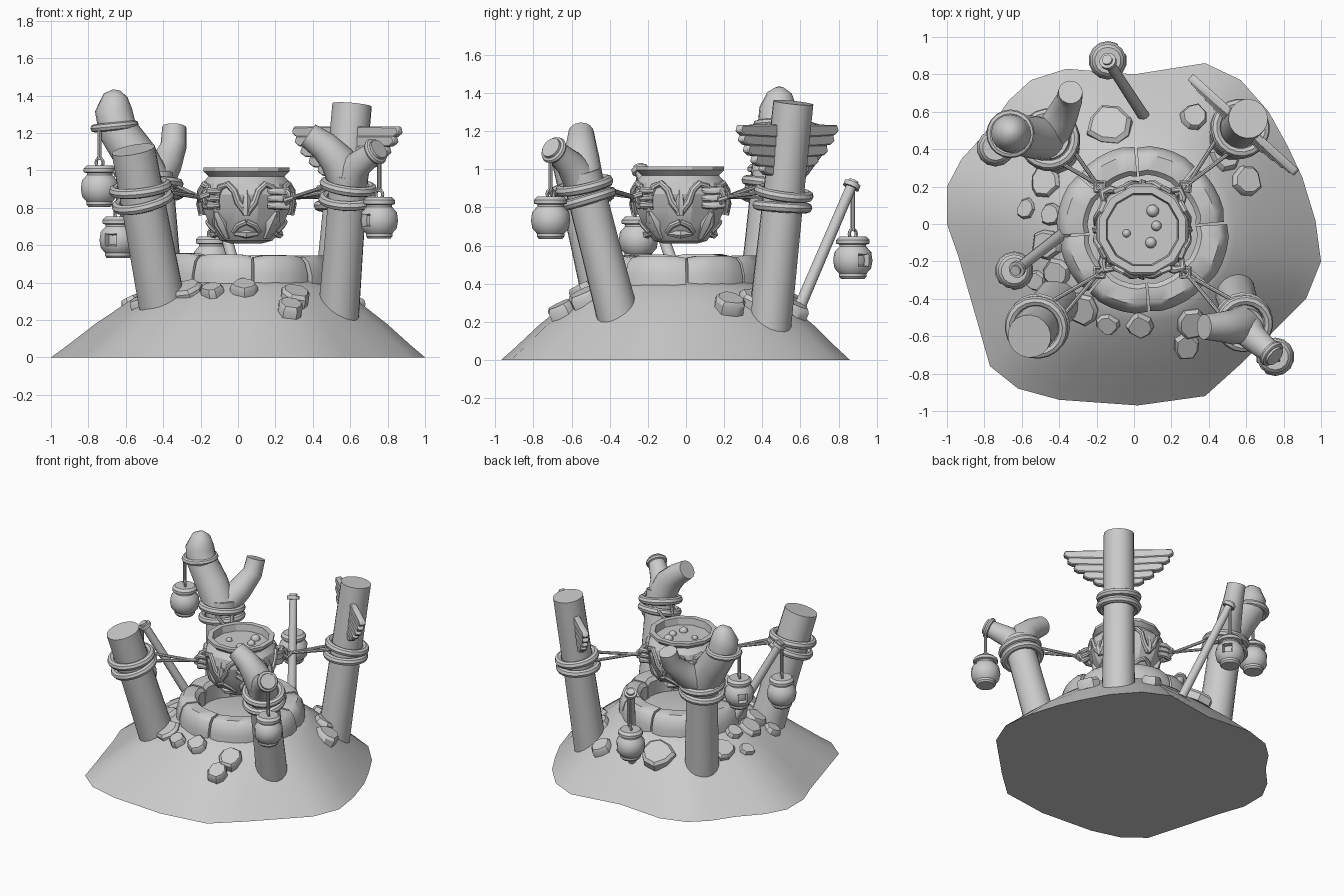
import bpy, bmesh, math, random
from mathutils import Vector, Matrix

if "Cube" in bpy.data.objects:
    bpy.data.objects.remove(bpy.data.objects["Cube"])

random.seed(4)
V = Vector
C = V((0.045, -0.03, 0))            # axis of well and cauldron
grey = bpy.data.materials.new("stone_grey")
grey.diffuse_color = (0.6, 0.6, 0.6, 1)
grey.use_nodes = True
grey.node_tree.nodes["Principled BSDF"].inputs["Base Color"].default_value = grey.diffuse_color


def finish(name, bm, angle=40):
    bmesh.ops.recalc_face_normals(bm, faces=bm.faces)
    me = bpy.data.meshes.new(name)
    bm.to_mesh(me)
    bm.free()
    me.materials.append(grey)
    ob = bpy.data.objects.new(name, me)
    bpy.context.collection.objects.link(ob)
    bpy.ops.object.select_all(action='DESELECT')
    ob.select_set(True)
    bpy.context.view_layer.objects.active = ob
    bpy.ops.object.shade_smooth_by_angle(angle=math.radians(angle))
    return ob


def bridge(bm, rings, closed=False):
    n = len(rings[0])
    pairs = list(zip(rings, rings[1:] + rings[:1])) if closed else list(zip(rings, rings[1:]))
    for a, b in pairs:
        for i in range(n):
            bm.faces.new((a[i], a[(i + 1) % n], b[(i + 1) % n], b[i]))
    if not closed:
        bm.faces.new(rings[0])
        bm.faces.new(rings[-1])


def tube(bm, pts, radii, n=16):
    pts = [V(p) for p in pts]
    rings = []
    side = None
    for i, p in enumerate(pts):
        t = (pts[min(i + 1, len(pts) - 1)] - pts[max(i - 1, 0)]).normalized()
        if side is None:
            side = t.orthogonal().normalized()
        side = (side - t * side.dot(t)).normalized()
        up = t.cross(side)
        r = radii[i] if isinstance(radii, (list, tuple)) else radii
        rings.append([bm.verts.new(p + r * (math.cos(a) * side + math.sin(a) * up))
                      for a in (math.tau * k / n for k in range(n))])
    bridge(bm, rings)


def torus(bm, centre, axis, R, r, n=20, m=8):
    q = V(axis).to_track_quat('Z', 'Y').to_matrix()
    rings = []
    for i in range(n):
        a = math.tau * i / n
        rings.append([bm.verts.new(V(centre) + q @ V((
            (R + r * math.cos(b)) * math.cos(a), (R + r * math.cos(b)) * math.sin(a), r * math.sin(b))))
            for b in (math.tau * j / m for j in range(m))])
    bridge(bm, rings, True)


def lathe(bm, centre, prof, n):
    bridge(bm, [[bm.verts.new(V(centre) + V((r * math.cos(a), r * math.sin(a), z)))
                 for a in (math.tau * (k + 0.5) / n for k in range(n))] for r, z in prof])


# Mound: uneven outline blended up into a round top
outline = [(-1, 0), (-1, .2), (-.92, .35), (-.78, .5), (-.67, .66), (-.55, .77), (-.36, .83), (0, .8),
           (.38, .86), (.57, .77), (.72, .6), (.82, .42), (.9, .25), (.97, .02), (1, -.2), (.92, -.4),
           (.73, -.59), (.58, -.74), (.38, -.92), (.02, -.97), (-.4, -.94), (-.62, -.88), (-.77, -.76),
           (-.83, -.55), (-.94, -.17)]
steps = [(0, 0), (.15, .065), (.4, .18), (.7, .3), (.9, .375), (1.05, .41), (1.9, .42)]
bm = bmesh.new()
rings = []
for s, z in steps:
    ring = []
    for x, y in outline:
        p = V((x, y, 0))
        c = C + (p - C).normalized() * 0.45
        q = p.lerp(c, min(s, 1)) if s <= 1 else C + (c - C) * (2 - s)
        ring.append(bm.verts.new((q.x, q.y, z)))
    rings.append(ring)
bridge(bm, rings)
finish("mound", bm, 50)


def mound_z(d):
    return 0.41 if d < .45 else max(0.1, 0.41 - (d - .45) * .68)


# Well rim: eight slightly uneven bevelled stones
bm = bmesh.new()
for k in range(8):
    a0, a1 = (math.tau * (k + .02 + f) / 8 + .08 for f in (0, .96))
    top = .55 + random.uniform(-.008, .008)
    out = .445 + random.uniform(-.01, .01)
    section = [(.3, .36), (out + .01, .36), (out + .01, .45), (out - .01, top - .03),
               (out - .04, top), (.32, top), (.295, top - .025)]
    rs = []
    for i in range(6):
        a = a0 + (a1 - a0) * i / 5
        e = .01 if i in (0, 5) else 0
        rs.append([bm.verts.new(C + V(((r - e) * math.cos(a), (r - e) * math.sin(a), z - e)))
                   for r, z in section])
    bridge(bm, rs)
finish("well_rim", bm, 45)

# Paving stones laid on the slope: x, y, size
cobbles = [(-.13, .53, .12), (.32, .57, .075), (.6, .23, .085), (.48, .36, .08), (-.47, .22, .09), (-.57, .08, .06),
           (-.46, -.11, .085), (-.41, -.26, .075), (-.28, -.45, .09), (-.14, -.53, .06), (.03, -.54, .07),
           (.28, -.65, .075), (.31, -.53, .085), (-.4, .34, .08), (-.44, .05, .06), (-.52, -.3, .06)]
bm = bmesh.new()
for x, y, s in cobbles:
    d = V((x, y, 0)) - C
    q = (d.normalized() * .5 + V((0, 0, 1))).to_track_quat('Z', 'Y').to_matrix()
    o = V((x, y, mound_z(d.length)))
    angs = [math.tau * (k + random.uniform(-.2, .2)) / 8 for k in range(8)]
    rad = [s * random.uniform(.9, 1.12) for _ in angs]
    bridge(bm, [[bm.verts.new(o + q @ V((f * r * math.cos(a), f * r * math.sin(a), h)))
                 for a, r in zip(angs, rad)] for f, h in ((1, -.04), (1, .012), (.82, .032))])
finish("paving_stones", bm, 35)

# Leaning posts: bottom, top, radius, height of the binding
posts = {"front_left": ((-.39, -.39, .2), (-.56, -.60, 1.11), .12, .87),
         "front_right": ((.535, -.35, .2), (.595, -.55, .98), .105, .88),
         "back_left": ((-.4, .38, .2), (-.46, .46, .98), .115, .89),
         "back_right": ((.505, .435, .15), (.61, .563, 1.35), .108, .84)}
# Forked branches: path and radii
forks = {"front_right": [([(.59, -.53, .92), (.53, -.55, 1.06), (.46, -.55, 1.13), (.375, -.55, 1.19)], [.1, .095, .08, .068]),
                         ([(.585, -.53, .9), (.64, -.61, 1.03), (.755, -.71, 1.115)], [.1, .075, .055])],
         "back_left": [([(-.455, .45, .9), (-.55, .465, 1.08), (-.645, .48, 1.22), (-.665, .485, 1.32), (-.655, .49, 1.4), (-.65, .49, 1.43)],
                        [.115, .115, .105, .1, .065, .02]),
                       ([(-.45, .46, .92), (-.385, .58, 1.03), (-.345, .67, 1.13), (-.34, .705, 1.23)], [.1, .085, .07, .065])]}
for name, (b, t, r, h) in posts.items():
    b, t = V(b), V(t)
    ax = (t - b).normalized()
    bm = bmesh.new()
    tube(bm, [b, b.lerp(t, .5), t], [r * 1.06, r * 1.0, r * .98], 18)
    for path, radii in forks.get(name, []):
        tube(bm, path, radii)
    finish(name + "_post", bm)
    # Double rope binding around the post
    bm = bmesh.new()
    at = lambda z: b.lerp(t, (z - b.z) / (t.z - b.z))
    torus(bm, at(h + .035), ax + V((.06, .03, 0)), r + .024, .027)
    torus(bm, at(h - .035), ax - V((.05, .04, 0)), r + .024, .027)
    finish(name + "_binding", bm)
    # Two strands running to a square link and claw on the cauldron
    d = V((math.copysign(1, b.x), math.copysign(1, b.y), 0)).normalized()
    side = d.cross(V((0, 0, 1)))
    link = C + d * .325 + V((0, 0, .855))
    bm = bmesh.new()
    for s in (-1, 1):
        tube(bm, [at(h + .03) + side * s * .06 - d * .08 + V((0, 0, s * .01)), link + d * .02], .011, 8)
    finish(name + "_rope", bm)
    bm = bmesh.new()
    torus(bm, link, side * .5 + V((0, 0, 1)), .038, .013, 4, 6)
    torus(bm, link - d * .035, side, .035, .012, 10, 6)
    for k in (-1, 0, 1):
        base = C + V((0, 0, .85 + k * .038))
        tube(bm, [base + d * .225 + side * .06, base + d * .275 + side * .03, base + d * .295 - side * .01,
                  base + d * .25 - side * .045], [.018, .022, .022, .014], 8)
    finish(name + "_claw", bm)

# Cauldron with flared rim and faceted bowl
prof = [(.09, .61), (.145, .625), (.19, .68), (.235, .78), (.258, .87), (.245, .93), (.21, .968),
        (.238, .995), (.238, 1.015), (.2, 1.015), (.192, .965)]
bm = bmesh.new()
lathe(bm, C, prof, 12)
finish("cauldron", bm, 25)


def bowl_r(z):
    for (r0, z0), (r1, z1) in zip(prof, prof[1:7]):
        if z0 <= z <= z1:
            return r0 + (r1 - r0) * (z - z0) / (z1 - z0)
    return .15


# Carved face on each of four sides: brows, nose, lips and chin
bm = bmesh.new()
for k in range(4):
    rot = Matrix.Rotation(k * math.pi / 2, 3, 'Z')

    def on_bowl(u, z, lift=0):
        R = bowl_r(z) + lift
        return C + rot @ V((u, -math.sqrt(max(R * R - u * u, 0)), z))

    for s in (-1, 1):
        tube(bm, [on_bowl(s * u, z) for u, z in
                  ((.0, .775), (.045, .83), (.065, .89), (.1, .925), (.14, .91), (.16, .85), (.15, .79))],
             [.022, .02, .018, .018, .018, .016, .01], 8)
        tube(bm, [on_bowl(s * u, z, -.005) for u, z in ((.0, .725), (.045, .705), (.07, .67))],
             [.016, .017, .012], 8)
        tube(bm, [on_bowl(s * u, z, -.01) for u, z in ((.16, .78), (.13, .72), (.1, .64))],
             [.02, .035, .018], 6)
    tube(bm, [on_bowl(0, .9, -.02), on_bowl(0, .82), on_bowl(0, .76, .01)], [.012, .025, .02], 6)
    tube(bm, [on_bowl(-.065, .665, -.012), on_bowl(0, .66, 0), on_bowl(.065, .665, -.012)], [.014, .025, .014], 6)
finish("carved_faces", bm)

# Bubbles on the brew
bm = bmesh.new()
for x, y, r in ((.1, .07, .034), (.12, -.01, .028), (.09, -.1, .03), (-.04, -.05, .022)):
    bmesh.ops.create_uvsphere(bm, u_segments=12, v_segments=8, radius=r,
                              matrix=Matrix.Translation((x, y, .967)))
finish("brew_bubbles", bm)

# Wings on the back right post: overlapping feathers, mirrored
along = V((.74, -.67, 0)).normalized()
across = V((.67, .74, 0)).normalized()
bm = bmesh.new()
for s in (-1, 1):
    for i, (length, z) in enumerate(((.385, 1.205), (.36, 1.155), (.315, 1.1), (.25, 1.045), (.18, 1.0))):
        o = V((.585, .53, z)) - across * .006 * i
        shape = [(.03, -.04), (length - .035, -.028), (length, -.005), (length - .012, .028), (.03, .03)]
        bridge(bm, [[bm.verts.new(o + along * s * u + V((0, 0, v)) + across * w) for u, v in shape]
                    for w in (-.022, .022)])
bmesh.ops.bevel(bm, geom=bm.edges[:], offset=.006, segments=1, affect='EDGES')
finish("wings", bm, 35)

# Slanted lantern poles with end knobs
for name, b, t in (("left_pole", (-.34, -.02, .36), (-.635, -.25, 1.02)),
                   ("back_pole", (.05, .58, .24), (-.145, .88, .94))):
    b, t = V(b), V(t)
    ax = (t - b).normalized()
    bm = bmesh.new()
    tube(bm, [b, t], [.032, .028], 12)
    tube(bm, [t - ax * .04, t - ax * .015], .045, 12)
    finish(name, bm)

# Bands at the branch ends
bm = bmesh.new()
torus(bm, (.735, -.693, 1.1), (.7, -.6, .5), .058, .018)
torus(bm, (-.66, .482, 1.235), (-.1, 0, 1), .108, .022)
finish("branch_bands", bm)

# Hanging lanterns: x, y, base height, hook height, opening direction
lantern = [(.062, 0), (.072, .012), (.072, .028), (.096, .055), (.103, .095), (.097, .14), (.07, .17),
           (.07, .18), (.087, .185), (.087, .205), (.07, .222)]
for name, x, y, z, hook, ang in (("front_right", .755, -.71, .635, 1.09, -130), ("back_left", -.74, .41, .805, 1.22, 150),
                                 ("left", -.64, -.25, .53, 1.0, -120), ("back", -.14, .875, .425, .9, 40)):
    bm = bmesh.new()
    lathe(bm, (x, y, z), lantern, 14)
    look = V((math.cos(math.radians(ang)), math.sin(math.radians(ang)), 0))
    belly = [f for f in bm.faces if z + .056 < f.calc_center_median().z < z + .138]
    belly.sort(key=lambda f: -(f.calc_center_median() - V((x, y, z))).xy.normalized().dot(look.xy))
    bmesh.ops.recalc_face_normals(bm, faces=bm.faces)
    bmesh.ops.inset_region(bm, faces=belly[:4], thickness=.012, depth=0)
    bmesh.ops.inset_region(bm, faces=belly[:4], thickness=.002, depth=-.03)
    torus(bm, (x, y, z + .235), (1, 1, 0), .026, .009, 12, 6)
    tube(bm, [(x, y, z + .25), (x, y, hook)], .011, 8)
    finish(name + "_lantern", bm, 35)
